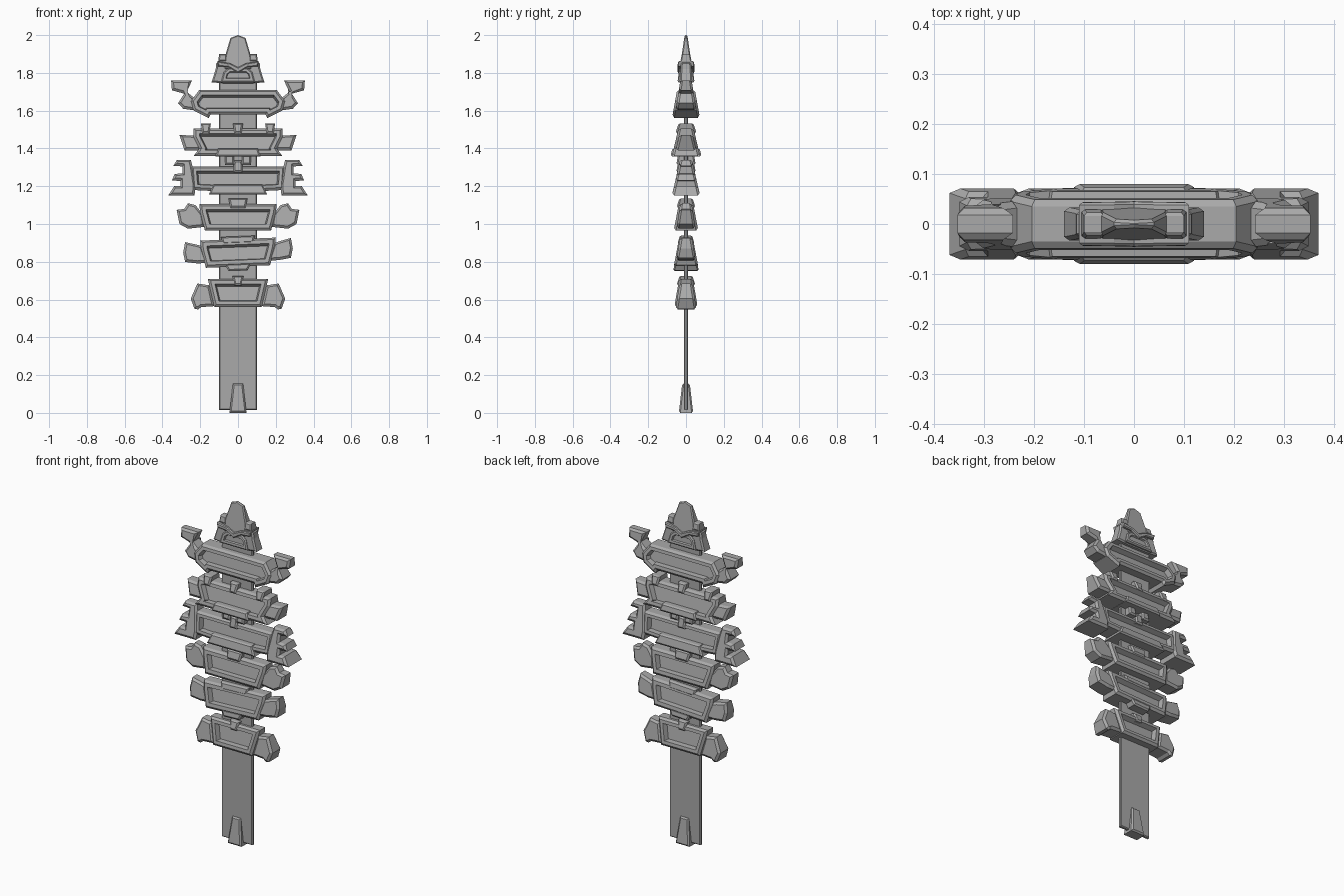
import bpy, bmesh

GREY = bpy.data.materials.new("stone grey")
GREY.diffuse_color = (0.4, 0.4, 0.4, 1)


def plate(name, pts, d_top, d_bot, chamfer=0.012, frame=0, recess=0.028, tilt=0):
    """Tapered slab from an x-z outline, chamfered front and back, optional sunken panel."""
    pts = [(x, z + tilt * x) for x, z in pts]
    z0, z1 = min(p[1] for p in pts), max(p[1] for p in pts)
    bm = bmesh.new()
    rings = []
    for s in (-1, 1):
        rings.append([bm.verts.new((x, s * (d_bot + (d_top - d_bot) * (z - z0) / (z1 - z0) - chamfer), z))
                      for x, z in pts])
    caps = [bm.faces.new(r) for r in rings]
    n = len(pts)
    for i in range(n):
        j = (i + 1) % n
        bm.faces.new((rings[0][i], rings[0][j], rings[1][j], rings[1][i]))
    bmesh.ops.recalc_face_normals(bm, faces=bm.faces[:])
    steps = [(chamfer, chamfer)]
    if frame:
        steps += [(frame, 0), (0.008, -recess)]
    for cap in caps:
        for t, d in steps:
            bmesh.ops.inset_region(bm, faces=[cap], thickness=t, depth=d,
                                   use_even_offset=True, use_boundary=True)
    me = bpy.data.meshes.new(name)
    bm.to_mesh(me)
    bm.free()
    me.materials.append(GREY)
    ob = bpy.data.objects.new(name, me)
    bpy.context.collection.objects.link(ob)
    return ob


def sym(half):
    """Complete a right-hand outline (listed top to bottom) with its mirror image."""
    return half + [(-x, z) for x, z in reversed(half) if x > 0]


def centre(name, half, *a, **k):
    return plate(name, sym(half), *a, **k)


def pair(name, pts, *a, **k):
    for side, s in (("right", 1), ("left", -1)):
        plate(f"{name}_{side}", [(s * x, z) for x, z in pts], *a, **k)


def bar(name, w_top, w_bot, z0, z1, d_top, d_bot, x=0, chamfer=0.008, **k):
    plate(name, [(x - w_top, z1), (x + w_top, z1), (x + w_bot, z0), (x - w_bot, z0)],
          d_top, d_bot, chamfer, **k)


# long flat post and its foot wedge
bar("post", 0.1, 0.1, 0.015, 1.86, 0.011, 0.011, chamfer=0.005)
bar("foot_wedge", 0.027, 0.045, 0.0, 0.155, 0.02, 0.038, chamfer=0.008)

# crown: dome, base, brow and mouth
centre("crown_dome", [(0, 2.0), (0.04, 1.985), (0.068, 1.89), (0.07, 1.82)], 0.007, 0.034, 0.006)
centre("crown_base", [(0.095, 1.87), (0.115, 1.85), (0.118, 1.82), (0.14, 1.75), (0.08, 1.745)],
       0.026, 0.034, 0.008)
centre("crown_brow", [(0, 1.83), (0.04, 1.85), (0.11, 1.862), (0.105, 1.835), (0.05, 1.83), (0, 1.80)],
       0.043, 0.046, 0.005)
centre("crown_mouth", [(0.05, 1.825), (0.075, 1.805), (0.09, 1.75)], 0.036, 0.045, 0.006,
       frame=0.013, recess=0.018)
pair("crown_ear", [(0.06, 1.90), (0.10, 1.90), (0.105, 1.86), (0.06, 1.86)], 0.022, 0.03, 0.006)

# tier 1: wide panel with raised horns
centre("tier1_panel", [(0.205, 1.71), (0.25, 1.65), (0.235, 1.60), (0.155, 1.56), (0.145, 1.58)],
       0.047, 0.074, frame=0.018)
pair("tier1_horn", [(0.354, 1.76), (0.243, 1.76), (0.272, 1.70), (0.235, 1.67), (0.22, 1.60),
                    (0.29, 1.61), (0.317, 1.64), (0.285, 1.69), (0.35, 1.708)], 0.03, 0.055)

# tier 2: panel with top knobs, square wings and a lower bar
centre("tier2_panel", [(0.235, 1.505), (0.235, 1.46), (0.205, 1.40), (0.235, 1.36)],
       0.04, 0.074, frame=0.018)
pair("tier2_wing", [(0.20, 1.465), (0.31, 1.472), (0.283, 1.39), (0.20, 1.39)], 0.035, 0.055)
for i, x in enumerate((-0.17, 0, 0.17)):
    bar(f"tier2_knob_{i}", 0.027, 0.018, 1.48, 1.533, 0.038, 0.056, x)
bar("tier2_lower_bar", 0.105, 0.12, 1.357, 1.40, 0.072, 0.082)

# tier 3: panel with serrated wings, studs and a lower bar
centre("tier3_panel", [(0.25, 1.305), (0.24, 1.18), (0.14, 1.175)], 0.038, 0.062, frame=0.016)
pair("tier3_wing", [(0.323, 1.34), (0.25, 1.34), (0.24, 1.30), (0.225, 1.20), (0.23, 1.15), (0.37, 1.15),
                    (0.338, 1.20), (0.305, 1.20), (0.305, 1.228), (0.35, 1.23), (0.335, 1.265),
                    (0.295, 1.268), (0.295, 1.305), (0.342, 1.308)], 0.032, 0.074)
for i, (x, z) in enumerate(((-0.045, 1.335), (0.045, 1.335), (0, 1.295))):
    bar(f"tier3_stud_{i}", 0.022, 0.024, z - 0.022, z + 0.04, 0.04, 0.052, x)
bar("tier3_lower_bar", 0.13, 0.155, 1.155, 1.21, 0.06, 0.074)

# tier 4: framed panel with faceted round wings
centre("tier4_panel", [(0.205, 1.105), (0.20, 1.06), (0.175, 0.965)], 0.038, 0.065, frame=0.02)
pair("tier4_wing", [(0.325, 1.075), (0.285, 1.08), (0.265, 1.11), (0.225, 1.10), (0.185, 1.05),
                    (0.175, 0.985), (0.265, 0.975), (0.31, 1.0)], 0.03, 0.05)
bar("tier4_top_bar", 0.05, 0.04, 1.085, 1.135, 0.035, 0.05)

# tier 5: slightly tilted panel and wings
centre("tier5_panel", [(0.2, 0.92), (0.195, 0.87), (0.17, 0.775)], 0.036, 0.066, frame=0.02, tilt=0.04)
pair("tier5_wing", [(0.19, 0.89), (0.22, 0.90), (0.28, 0.915), (0.29, 0.86), (0.28, 0.81),
                    (0.215, 0.80), (0.16, 0.80)], 0.032, 0.052, tilt=0.04)
bar("tier5_lower_bar", 0.07, 0.05, 0.752, 0.79, 0.06, 0.068, tilt=0.04)
bar("tier5_top_bar", 0.09, 0.08, 0.895, 0.935, 0.033, 0.045, tilt=0.04)

# tier 6: lowest framed panel, drooping wings and a centre knob
centre("tier6_panel", [(0.16, 0.71), (0.125, 0.56)], 0.036, 0.062, frame=0.018)
pair("tier6_wing", [(0.215, 0.685), (0.15, 0.675), (0.125, 0.565), (0.195, 0.56), (0.21, 0.548),
                    (0.23, 0.55), (0.25, 0.605)], 0.034, 0.056)
bar("tier6_knob", 0.03, 0.018, 0.675, 0.725, 0.034, 0.05)
